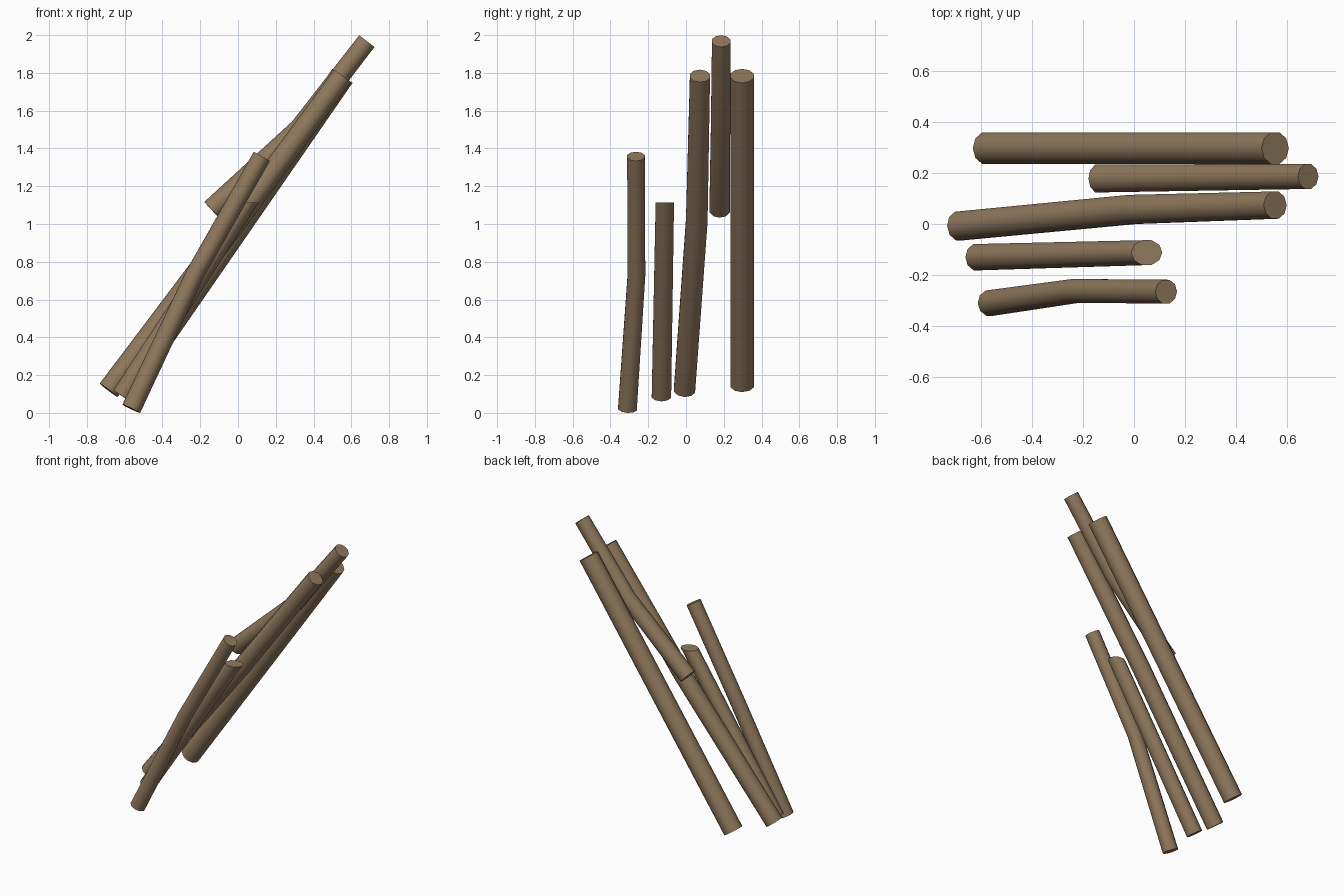
import bpy, bmesh, math
from mathutils import Vector

if "Cube" in bpy.data.objects:
    bpy.data.objects.remove(bpy.data.objects["Cube"])

SIDES = 10

bark = bpy.data.materials.new("brown wood")
bark.diffuse_color = (0.28, 0.19, 0.11, 1)
bark.use_nodes = True
bark.node_tree.nodes["Principled BSDF"].inputs["Base Color"].default_value = bark.diffuse_color


def stick(name, path, radii, top_normal=None):
    """Tube along a bent path; the top cut can be tilted to its own normal."""
    pts = [Vector(p) for p in path]
    bm = bmesh.new()
    rings = []
    for i, p in enumerate(pts):
        axis = (pts[min(i + 1, len(pts) - 1)] - pts[max(i - 1, 0)]).normalized()
        side = (Vector((0, 1, 0)) - axis * axis.y).normalized()
        up = axis.cross(side)
        ring = []
        for k in range(SIDES):
            a = 2 * math.pi * (k + 0.5) / SIDES
            off = (side * math.cos(a) + up * math.sin(a)) * radii[i]
            if top_normal and i == len(pts) - 1:
                n = Vector(top_normal)
                off -= axis * (off.dot(n) / axis.dot(n))
            ring.append(bm.verts.new(p + off))
        rings.append(ring)
    for a, b in zip(rings, rings[1:]):
        for k in range(SIDES):
            j = (k + 1) % SIDES
            bm.faces.new((a[k], a[j], b[j], b[k]))
    bm.faces.new(rings[0][::-1])
    bm.faces.new(rings[-1])
    bmesh.ops.recalc_face_normals(bm, faces=bm.faces)
    mesh = bpy.data.meshes.new(name)
    bm.to_mesh(mesh)
    bm.free()
    mesh.materials.append(bark)
    ob = bpy.data.objects.new(name, mesh)
    bpy.context.collection.objects.link(ob)
    bpy.context.view_layer.objects.active = ob
    ob.select_set(True)
    bpy.ops.object.shade_smooth_by_angle(angle=math.radians(50))
    ob.select_set(False)


# thick straight stick at the back
stick("back_stick", [(-0.578, 0.297, 0.147), (0.553, 0.297, 1.784)], [0.065, 0.065])

# short raised stick, bent above its middle
stick("raised_stick", [(-0.14, 0.178, 1.075), (0.325, 0.183, 1.505), (0.682, 0.186, 1.968)],
      [0.057, 0.054, 0.051])

# long bent stick
stick("middle_stick", [(-0.685, -0.008, 0.12), (-0.005, 0.057, 1.02), (0.553, 0.074, 1.784)],
      [0.059, 0.06, 0.056])

# short straight stick with a level cut on top
stick("short_stick", [(-0.615, -0.13, 0.09), (0.05, -0.112, 1.115)], [0.054, 0.051], (0, 0, 1))

# thin bent stick at the front
stick("front_stick", [(-0.565, -0.31, 0.022), (-0.228, -0.262, 0.735), (0.126, -0.265, 1.358)],
      [0.052, 0.049, 0.049])
